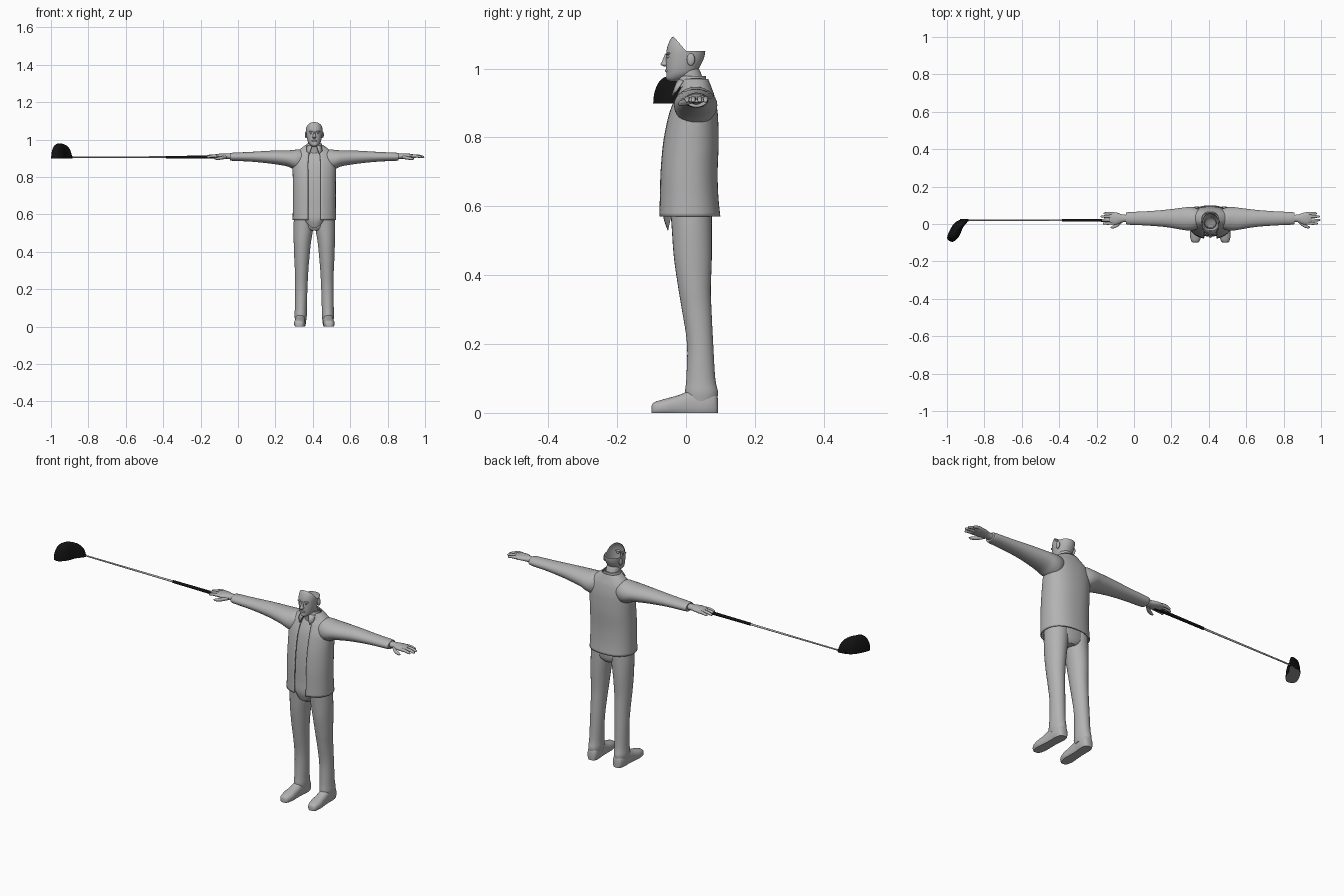
import bpy, bmesh, math
from mathutils import Vector

if "Cube" in bpy.data.objects:
    bpy.data.objects.remove(bpy.data.objects["Cube"])

CX = 0.408  # figure centre line


def material(name, v):
    m = bpy.data.materials.new(name)
    m.diffuse_color = (v, v, v, 1)
    m.use_nodes = True
    m.node_tree.nodes["Principled BSDF"].inputs["Base Color"].default_value = m.diffuse_color
    return m


GREY = material("figure grey", 0.45)
BLACK = material("rubber black", 0.006)
STEEL = material("shaft steel", 0.5)
FACE = material("club face grey", 0.3)


def finish(name, bm, *mats):
    bmesh.ops.recalc_face_normals(bm, faces=bm.faces)
    me = bpy.data.meshes.new(name)
    bm.to_mesh(me)
    bm.free()
    for m in mats:
        me.materials.append(m)
    ob = bpy.data.objects.new(name, me)
    bpy.context.collection.objects.link(ob)
    return ob


def spline(pts, sub, closed=False):
    """Catmull-Rom through tuples of any length."""
    pts = [Vector(p) for p in pts]
    n, out = len(pts), []
    for i in range(n if closed else n - 1):
        idx = [i - 1, i, i + 1, i + 2]
        a, b, c, d = [pts[j % n] if closed else pts[min(max(j, 0), n - 1)] for j in idx]
        for k in range(sub):
            t = k / sub
            out.append(0.5 * (2 * b + (c - a) * t + (2 * a - 5 * b + 4 * c - d) * t * t
                              + (3 * b - a - 3 * c + d) * t ** 3))
    return out if closed else out + [pts[-1]]


def skin(bm, rows, closed=True, caps=True):
    rows = [[bm.verts.new(p) for p in r] for r in rows]
    n = len(rows[0])
    for a, b in zip(rows, rows[1:]):
        for i in range(n if closed else n - 1):
            j = (i + 1) % n
            bm.faces.new((a[i], a[j], b[j], b[i]))
    if caps and closed:
        bm.faces.new(rows[0])
        bm.faces.new(rows[-1])


def loft(name, axis, rings, mat=GREY, n=28, e=2.0, gap=0, sub=4, caps=True, post=None):
    """Rings are (position on axis, centre a, centre b, radius a, radius b)."""
    rows = []
    for t, ca, cb, ra, rb in spline(rings, sub):
        row = []
        for i in range(n):
            ang = gap + (2 * math.pi - 2 * gap) * i / ((n - 1) if gap else n)
            s, c = math.sin(ang), -math.cos(ang)
            a = ca + ra * math.copysign(abs(s) ** (2 / e), s)
            b = cb + rb * math.copysign(abs(c) ** (2 / e), c)
            p = Vector({'x': (t, a, b), 'y': (a, t, b), 'z': (a, b, t)}[axis])
            row.append(post(p) if post else p)
        rows.append(row)
    bm = bmesh.new()
    skin(bm, rows, not gap, caps)
    return finish(name, bm, mat)


def thicken(ob, t):
    m = ob.modifiers.new("thickness", 'SOLIDIFY')
    m.thickness, m.offset = t, 0


def ball(name, loc, size, mat=GREY):
    bm = bmesh.new()
    bmesh.ops.create_uvsphere(bm, u_segments=16, v_segments=10, radius=1)
    for v in bm.verts:
        v.co = Vector((v.co[i] * size[i] + loc[i] for i in range(3)))
    return finish(name, bm, mat)


# open jacket: z, centre y, half width, half depth
TORSO = [(.57, .010, .113, .087), (.63, .008, .112, .083), (.70, .008, .112, .081),
         (.78, .013, .112, .079), (.84, .018, .113, .073), (.88, .022, .112, .066),
         (.92, .027, .100, .053), (.945, .029, .076, .042), (.968, .026, .046, .036)]
jacket = loft("jacket_body", 'z', [(z, CX, cy, rx, ry) for z, cy, rx, ry in TORSO],
              n=48, e=2.3, gap=math.radians(14))
thicken(jacket, 0.006)


# shirt with a rounded tail hanging below the jacket in front
def shirt_tail(p):
    if p.z < 0.6:
        lift = 1 if p.y > 0 else min(1, ((p.x - CX) / 0.058) ** 2)
        p.z += (0.6 - p.z) * 0.75 * lift
    return p


loft("shirt", 'z', [(.527, CX, .01, .085, .062)] +
     [(z, CX, cy, rx - .012, ry - .011) for z, cy, rx, ry in TORSO],
     n=48, e=2.3, caps=False, post=shirt_tail)

# collars
thicken(loft("shirt_collar", 'z', [(.945, CX, .018, .050, .046), (.965, CX, .016, .041, .041),
             (.978, CX, .019, .038, .038)], gap=math.radians(22), caps=False), 0.004)
loft("hips", 'z', [(.515, CX, .018, .03, .045), (.54, CX, .018, .085, .056),
                   (.61, CX, .015, .098, .062)], n=32, e=2.3)

for s, side in ((-1, "right"), (1, "left")):
    X = lambda d: CX + s * d
    # collar point
    bm = bmesh.new()
    pts = [(.012, -.024, .968), (.040, -.008, .965), (.042, -.026, .938), (.026, -.040, .922)]
    bm.faces.new([bm.verts.new((X(x), y, z)) for x, y, z in pts])
    thicken(finish(side + "_collar_flap", bm, GREY), 0.005)

    # trouser leg
    loft(side + "_leg", 'z', [(z, X(d), cy, rx, ry) for z, d, cy, rx, ry in (
        (.035, .073, .045, .030, .044), (.06, .073, .045, .033, .048), (.10, .072, .043, .032, .042),
        (.20, .070, .041, .033, .038), (.30, .068, .031, .036, .043), (.36, .067, .025, .040, .047),
        (.45, .064, .020, .046, .055), (.53, .058, .017, .053, .058), (.60, .054, .014, .054, .060))])

    # shoe with a flat sole
    def flat(p):
        p.z = max(p.z, 0)
        return p
    loft(side + "_shoe", 'y', [(y, X(.074 + .04 * (.05 - y)), top * .4, r, top * .6) for y, r, top in (
        (-.100, .010, .020), (-.092, .022, .031), (-.06, .030, .041), (-.02, .028, .052),
        (.02, .027, .068), (.06, .029, .068), (.085, .023, .060), (.093, .012, .040))],
         e=2.4, post=flat)

    # sleeve
    loft(side + "_sleeve", 'x', [(X(d), cy, cz, ry, rz) for d, cy, cz, ry, rz in (
        (.05, .028, .897, .046, .046), (.085, .028, .892, .060, .055), (.115, .028, .894, .063, .050),
        (.15, .028, .900, .059, .042), (.24, .030, .906, .046, .034), (.34, .030, .908, .038, .026),
        (.43, .030, .908, .034, .022), (.450, .030, .908, .031, .020))])

    # palm, fingers and thumb
    loft(side + "_palm", 'x', [(X(d), cy, cz, ry, rz) for d, cy, cz, ry, rz in (
        (.44, .030, .910, .019, .015), (.47, .030, .911, .021, .014), (.50, .029, .912, .032, .013),
        (.525, .030, .911, .033, .011), (.54, .030, .910, .028, .008))], n=20)
    for i, (y, tip) in enumerate(((.057, .570), (.040, .586), (.021, .588), (.003, .575))):
        loft(f"{side}_finger_{i + 1}", 'x', [
            (X(.515), y * .9 + .003, .911, .008, .008), (X(tip - .03), y, .912, .0075, .0075),
            (X(tip - .006), y, .907, .006, .006), (X(tip), y, .905, .002, .002)], n=10)
    loft(side + "_thumb", 'x', [
        (X(.47), .018, .907, .010, .009), (X(.495), -.004, .902, .011, .009),
        (X(.52), -.016, .898, .008, .007), (X(.533), -.018, .897, .003, .003)], n=10)

    # ear and eye
    ball(side + "_ear", (X(.045), .014, 1.026), (.006, .012, .018))
    ball(side + "_eye", (X(.017), -.050, 1.034), (.008, .006, .005))
    ball(side + "_brow", (X(.017), -.051, 1.043), (.013, .008, .004))

# neck and head
loft("neck", 'z', [(.92, CX, .025, .040, .036), (.955, CX, .019, .034, .035),
                   (.99, CX, .008, .033, .034), (1.0, CX, .006, .030, .031)], caps=False)
head = loft("head", 'z', [(z, CX, cy, rx, ry) for z, cy, rx, ry in (
    (.963, -.036, .010, .012), (.971, -.027, .022, .029), (.985, -.015, .033, .042),
    (1.005, -.009, .039, .049), (1.03, -.003, .043, .055), (1.055, 0, .0445, .056),
    (1.075, 0, .041, .050), (1.090, 0, .031, .041), (1.099, 0, .015, .024))],
    n=36, sub=5, e=2.15)

# open the scalp behind the hairline
bm = bmesh.new()
bm.from_mesh(head.data)
front, back = Vector((CX, -.038, 1.095)), Vector((CX, 0, 1.051))
slope = Vector((0, .044, .038)).normalized()
for co, no in ((front, slope), (back, Vector((0, 0, 1)))):
    bmesh.ops.bisect_plane(bm, geom=bm.verts[:] + bm.edges[:] + bm.faces[:], plane_co=co, plane_no=no)
scalp = [f for f in bm.faces if (f.calc_center_median() - front).dot(slope) > 0
         and f.calc_center_median().z > back.z]
bmesh.ops.delete(bm, geom=scalp, context='FACES')
bm.to_mesh(head.data)
bm.free()

loft("nose", 'z', [(1.006, CX, -.058, .005, .006), (1.012, CX, -.061, .010, .013),
                   (1.022, CX, -.058, .007, .011), (1.042, CX, -.053, .005, .008)], n=14)
ball("lips", (CX, -.055, .993), (.014, .006, .005))
ball("chin", (CX, -.046, .974), (.014, .012, .010))

# golf club: grip and shaft run along x
CY, CZ = .020, .906
loft("club_grip", 'x', [(x, CY, CZ, r, r) for x, r in ((-.385, .007), (-.25, .0075), (-.10, .0085))],
     BLACK, n=16)
loft("club_shaft", 'x', [(x, CY, CZ, r, r) for x, r in ((-.91, .0035), (-.38, .005))], STEEL, n=12)
loft("club_hosel", 'x', [(x, CY, CZ, r, r) for x, r in ((-.93, .008), (-.885, .006))], BLACK, n=12)

# club head: dome rising from a flat striking face that looks down
outline = spline([(-.893, .028), (-.952, .012), (-.988, -.040), (-.998, -.080), (-.968, -.095),
                  (-.935, -.066), (-.915, -.020), (-.892, .010)], 5, True)
mid = Vector((-.957, -.040))
rows = []
for k in range(11):
    a = math.radians(88) * k / 10
    rows.append([(*(mid + (p - mid) * math.cos(a) ** .8), .899 + .080 * math.sin(a)) for p in outline])
bm = bmesh.new()
skin(bm, rows)
bm.normal_update()
for f in bm.faces:
    if abs(f.normal.z) > .99 and f.calc_center_median().z < .9:
        f.material_index = 1
finish("club_head", bm, BLACK, FACE)

# smooth shading with crisp edges
for ob in bpy.context.collection.objects:
    ob.select_set(True)
    bpy.context.view_layer.objects.active = ob
bpy.ops.object.shade_smooth_by_angle(angle=math.radians(45))
